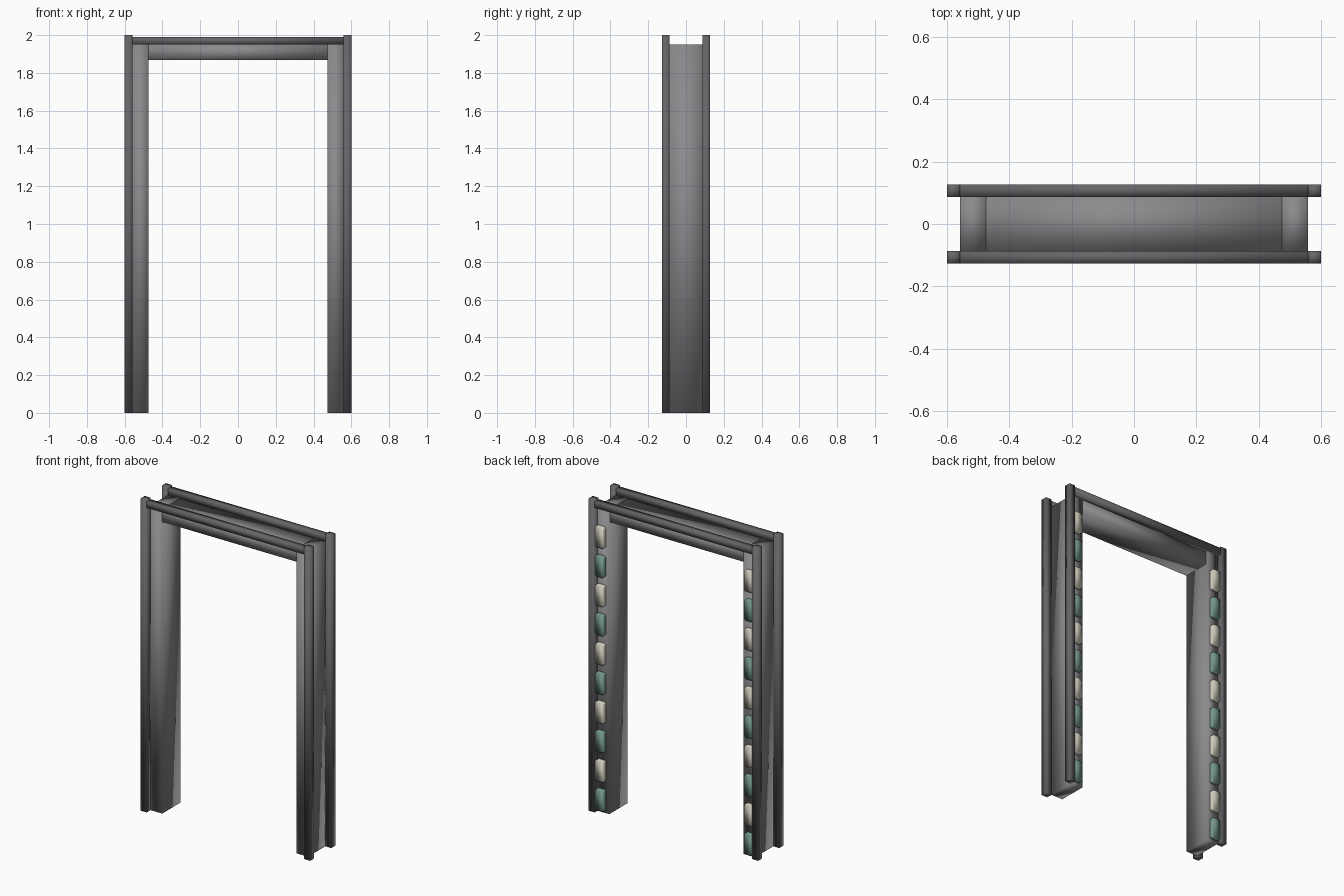
import bpy, bmesh
from mathutils import Vector

if "Cube" in bpy.data.objects:
    bpy.data.objects.remove(bpy.data.objects["Cube"])


def material(name, rgb):
    m = bpy.data.materials.new(name)
    m.diffuse_color = (*rgb, 1)
    m.use_nodes = True
    m.node_tree.nodes["Principled BSDF"].inputs["Base Color"].default_value = m.diffuse_color
    return m


def box(name, lo, hi, mat, bevel=0.0):
    """Smooth-shaded box between two corners; bevel rounds the edges along y."""
    lo, hi = Vector(lo), Vector(hi)
    bm = bmesh.new()
    bmesh.ops.create_cube(bm, size=1)
    bmesh.ops.scale(bm, vec=hi - lo, verts=bm.verts)
    bmesh.ops.translate(bm, vec=(lo + hi) / 2, verts=bm.verts)
    if bevel:
        along_y = [e for e in bm.edges
                   if abs(e.verts[0].co.y - e.verts[1].co.y) > 1e-4]
        bmesh.ops.bevel(bm, geom=along_y, offset=bevel, segments=3,
                        profile=0.5, affect='EDGES')
    for f in bm.faces:
        f.smooth = True
    me = bpy.data.meshes.new(name)
    bm.to_mesh(me)
    bm.free()
    me.materials.append(mat)
    ob = bpy.data.objects.new(name, me)
    bpy.context.collection.objects.link(ob)
    return ob


def side_box(name, s, x0, x1, y0, y1, z0, z1, mat, **kw):
    """Box given for the +x side, placed on side s (+1 or -1)."""
    a, b = sorted((s * x0, s * x1))
    return box(name, (a, y0, z0), (b, y1, z1), mat, **kw)


panel_grey = material("panel_grey", (0.255, 0.255, 0.265))
rail_grey = material("rail_grey", (0.13, 0.13, 0.14))
green = material("light_green", (0.17, 0.30, 0.24))
cream = material("light_cream", (0.60, 0.57, 0.48))

for s, side in ((-1, "left"), (1, "right")):
    # Main side panel
    side_box(f"{side}_panel", s, 0.475, 0.558, -0.088, 0.098, 0, 1.95, panel_grey)
    # Corner rails, front and back
    for y0, y1, face in ((-0.127, -0.087, "front"), (0.087, 0.127, "back")):
        side_box(f"{side}_{face}_rail", s, 0.558, 0.6, y0, y1, 0, 2, rail_grey)
    # Column of alternating indicator lights on the back
    for i in range(10):
        z = 0.083 + i * 0.187
        side_box(f"{side}_light_{i + 1}", s, 0.498, 0.558, 0.085, 0.122,
                 z - 0.067, z + 0.067, cream if i % 2 else green, bevel=0.012)

# Crosspiece over the opening
box("lintel", (-0.475, -0.088, 1.867), (0.475, 0.092, 1.95), panel_grey)

# Top rails joining the corner rails
for y0, y1, face in ((-0.127, -0.087, "front"), (0.087, 0.127, "back")):
    box(f"{face}_top_rail", (-0.558, y0, 1.95), (0.558, y1, 1.99), rail_grey)
